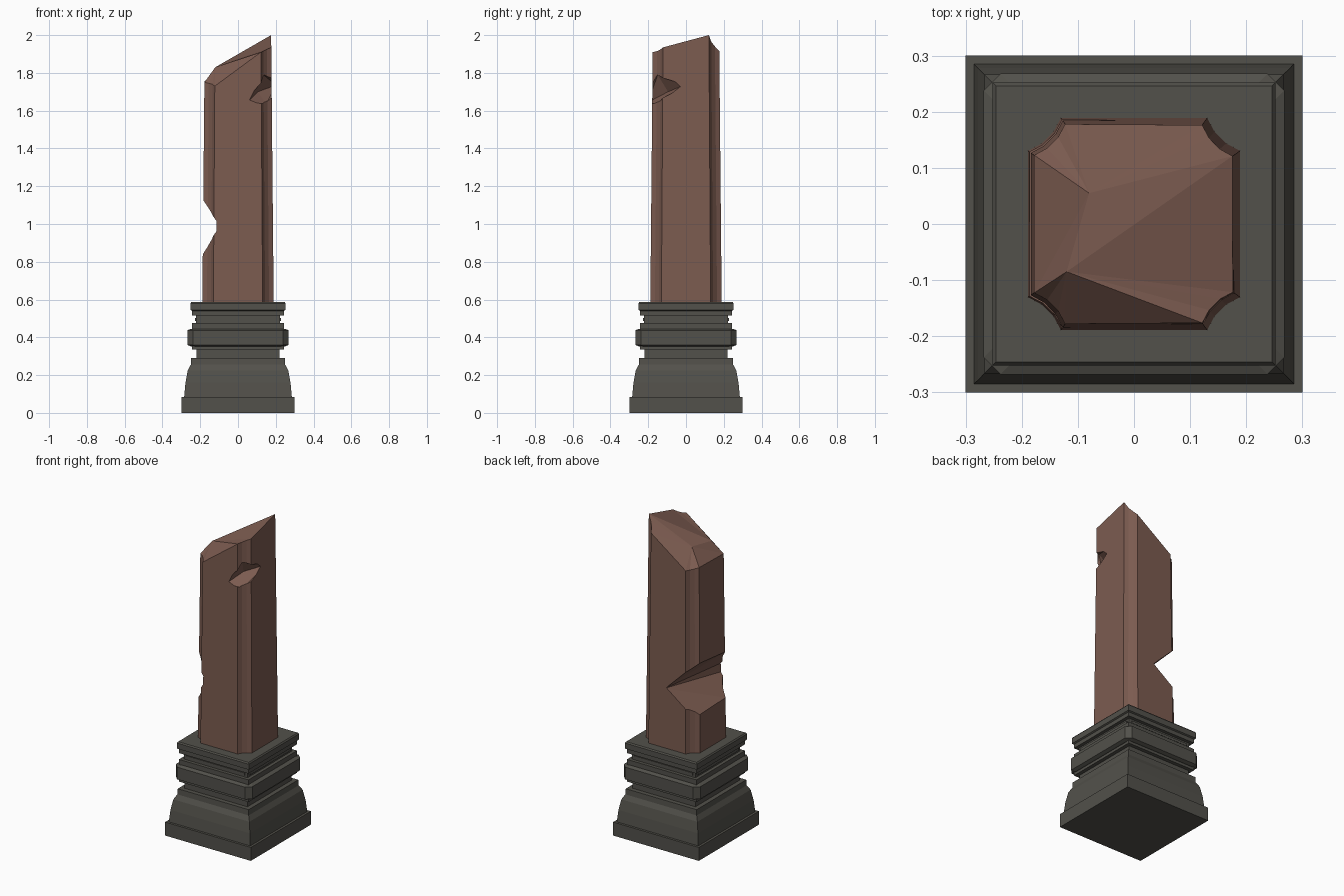
import bpy, bmesh
from mathutils import Vector

if "Cube" in bpy.data.objects:
    bpy.data.objects.remove(bpy.data.objects["Cube"])


def material(name, rgb):
    m = bpy.data.materials.new(name)
    m.diffuse_color = (*rgb, 1)
    m.use_nodes = True
    m.node_tree.nodes["Principled BSDF"].inputs["Base Color"].default_value = m.diffuse_color
    return m


STONE = material("dark_stone", (0.085, 0.082, 0.07))
BRICK = material("red_stone", (0.20, 0.105, 0.08))


def finish(bm, name, mat):
    bmesh.ops.recalc_face_normals(bm, faces=bm.faces)
    mesh = bpy.data.meshes.new(name)
    bm.to_mesh(mesh)
    bm.free()
    mesh.materials.append(mat)
    ob = bpy.data.objects.new(name, mesh)
    bpy.context.collection.objects.link(ob)
    return ob


def spin4(points):
    """Repeat corner points around the four quadrants, counter-clockwise."""
    ring = []
    for _ in range(4):
        ring += points
        points = [(-y, x) for x, y in points]
    return ring


def loft(name, profile, chamfer=0):
    """Square stack from (half width, height) pairs, corners optionally cut."""
    bm = bmesh.new()
    rings = []
    for h, z in profile:
        corner = [(h, h - chamfer), (h - chamfer, h)] if chamfer else [(h, h)]
        rings.append([bm.verts.new((x, y, z)) for x, y in spin4(corner)])
    for a, b in zip(rings, rings[1:]):
        for i in range(len(a)):
            j = (i + 1) % len(a)
            bm.faces.new((a[i], a[j], b[j], b[i]))
    bm.faces.new(rings[0][::-1])
    bm.faces.new(rings[-1])
    return finish(bm, name, STONE)


def hull(name, points):
    bm = bmesh.new()
    for p in points:
        bm.verts.new(p)
    res = bmesh.ops.convex_hull(bm, input=bm.verts)
    loose = {v for v in res["geom_interior"] if isinstance(v, bmesh.types.BMVert)}
    bmesh.ops.delete(bm, geom=list(loose), context="VERTS")
    return finish(bm, name, BRICK)


# Pedestal: plinth, flared foot, necks and cap
loft("pedestal", [(0.30, 0), (0.30, 0.085), (0.285, 0.085), (0.278, 0.16),
                  (0.266, 0.225), (0.25, 0.255), (0.248, 0.29), (0.22, 0.29),
                  (0.22, 0.335), (0.243, 0.335), (0.243, 0.475), (0.222, 0.475),
                  (0.222, 0.515), (0.243, 0.515), (0.243, 0.54), (0.252, 0.545),
                  (0.252, 0.58), (0.246, 0.588)])

# Wide band with cut corners
loft("pedestal_band", [(0.25, 0.352), (0.268, 0.36), (0.268, 0.437), (0.25, 0.445)], 0.03)

# Thin raised strip on each side of the upper neck
for k, side in enumerate(("front", "right", "back", "left")):
    bm = bmesh.new()
    bmesh.ops.create_cube(bm, size=1)
    for v in bm.verts:
        x, y, z = v.co.x * 0.41, v.co.y * 0.012 - 0.222, v.co.z * 0.016 + 0.495
        for _ in range(k):
            x, y = -y, x
        v.co = (x, y, z)
    finish(bm, "neck_strip_" + side, STONE)

# Tapered shaft with scalloped corners and a jagged broken top
section = spin4([(1, 0.69), (0.87, 0.76), (0.76, 0.87), (0.69, 1)])
top_z = [2.0, 1.965, 1.94, 1.915, 1.74, 1.74, 1.745, 1.755,
         1.75, 1.745, 1.74, 1.73, 1.91, 1.915, 1.925, 1.935]
bm = bmesh.new()


def ring_vert(p, z):
    h = 0.189 - 0.0135 * (z - 0.58) / 1.42
    return bm.verts.new((p[0] * h, p[1] * h, z))


low = [ring_vert(p, 0.57) for p in section]
top = [ring_vert(p, z) for p, z in zip(section, top_z)]
for i in range(16):
    j = (i + 1) % 16
    bm.faces.new((low[i], low[j], top[j], top[i]))
bm.faces.new(low[::-1])
ridge = bm.verts.new((-0.12, -0.085, 1.83))
dip = bm.verts.new((-0.08, 0.055, 1.836))
for i in range(8, 16):
    bm.faces.new((ridge, top[i], top[(i + 1) % 16]))
for i in range(8):
    bm.faces.new((dip, top[i], top[i + 1]))
bm.faces.new((ridge, top[0], dip))
bm.faces.new((dip, top[8], ridge))
shaft = finish(bm, "broken_shaft", BRICK)

# Chips: a wedge across the left side and a nick in the front right corner
chips = [
    hull("side_chip_cutter", [
        (-0.125, -0.22, 0.96), (-0.125, -0.22, 1.02), (-0.115, 0.08, 0.96),
        (-0.115, 0.08, 1.01), (0.01, 0.2, 0.97), (-0.26, -0.25, 1.19),
        (-0.26, -0.25, 0.79), (-0.26, 0.26, 1.24), (-0.26, 0.26, 0.77)]),
    hull("corner_chip_cutter", [
        (0.05, -0.2, 1.645), (0.2, -0.01, 1.735), (0.135, -0.15, 1.79),
        (0.15, -0.16, 1.635), (0.105, -0.095, 1.70),
        (0.3, -0.3, 1.64), (0.3, -0.3, 1.80)]),
]
for c in chips:
    mod = shaft.modifiers.new(c.name, "BOOLEAN")
    mod.operation, mod.solver, mod.object = "DIFFERENCE", "EXACT", c
bpy.context.view_layer.update()
dg = bpy.context.evaluated_depsgraph_get()
carved = bpy.data.meshes.new_from_object(shaft.evaluated_get(dg))
shaft.modifiers.clear()
shaft.data = carved
for c in chips:
    bpy.data.objects.remove(c)
